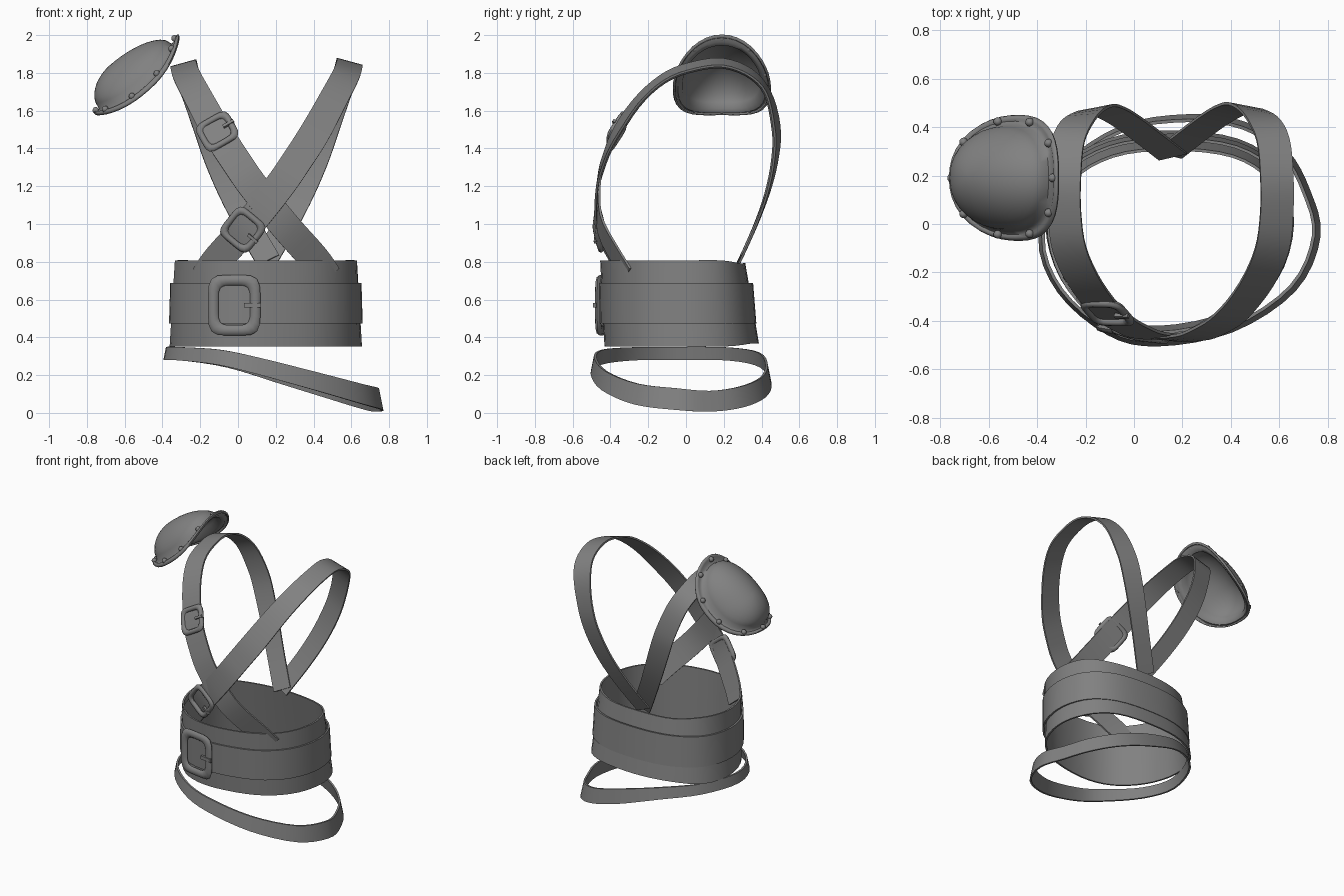
import bpy, bmesh, math
from mathutils import Vector, Matrix

if "Cube" in bpy.data.objects:
    bpy.data.objects.remove(bpy.data.objects["Cube"])

grey = bpy.data.materials.new("worn_grey")
grey.diffuse_color = (0.22, 0.22, 0.22, 1)
grey.use_nodes = True
grey.node_tree.nodes["Principled BSDF"].inputs["Base Color"].default_value = grey.diffuse_color
MID = 0.15          # x of the harness symmetry plane


def finish(name, bm, angle=35):
    bmesh.ops.recalc_face_normals(bm, faces=bm.faces)
    me = bpy.data.meshes.new(name)
    bm.to_mesh(me)
    bm.free()
    me.materials.append(grey)
    ob = bpy.data.objects.new(name, me)
    bpy.context.collection.objects.link(ob)
    bpy.ops.object.select_all(action='DESELECT')
    ob.select_set(True)
    bpy.context.view_layer.objects.active = ob
    bpy.ops.object.shade_smooth_by_angle(angle=math.radians(angle))
    return ob


def spline(pts, closed, steps=4):
    """Catmull-Rom through points of any dimension."""
    pts = [Vector(p) for p in pts]
    n = len(pts)
    get = (lambda i: pts[i % n]) if closed else (lambda i: pts[min(max(i, 0), n - 1)])
    out = []
    for i in range(n if closed else n - 1):
        a, b, c, d = (get(i + k) for k in (-1, 0, 1, 2))
        for s in range(steps):
            t = s / steps
            out.append(0.5 * (2 * b + (c - a) * t + (2 * a - 5 * b + 4 * c - d) * t * t
                              + (3 * b - a - 3 * c + d) * t ** 3))
    if not closed:
        out.append(pts[-1])
    return out


def ribbon(name, pts, outward, closed, thick=0.012, offset=0.0, lean=None):
    """Flat strap through (x, y, z, width) points; rings keep their width upright."""
    path = spline(pts, closed)
    n = len(path)
    bm = bmesh.new()
    rows = []
    for i, q in enumerate(path):
        p = q.to_3d()
        a = path[(i - 1) % n if closed else max(i - 1, 0)].to_3d()
        b = path[(i + 1) % n if closed else min(i + 1, n - 1)].to_3d()
        tan = (b - a).normalized()
        if closed:
            tan.z = 0
            nor = tan.normalized().cross(Vector((0, 0, 1)))
            if nor.dot(outward(p)) < 0:
                nor = -nor
            side = Vector((0, 0, 1)) + nor * (lean(nor) if lean else 0)
        else:
            nor = outward(p)
            nor = (nor - tan * nor.dot(tan)).normalized()
            side = tan.cross(nor)
        p = p + nor * offset
        h = side * q[3] / 2
        mid = nor * thick
        rows.append([bm.verts.new(v) for v in (p - h, p + h, p + h + mid, p - h + mid)])
    for i in range(n if closed else n - 1):
        r, s = rows[i], rows[(i + 1) % n]
        for k in range(4):
            bm.faces.new((r[k], r[(k + 1) % 4], s[(k + 1) % 4], s[k]))
    if not closed:
        bm.faces.new(rows[0])
        bm.faces.new(rows[-1])
    return finish(name, bm)


def buckle(name, loc, tan, nor, w, h, bar, depth):
    """Rounded square frame with a flattened section, plus a prong."""
    t = Vector(tan).normalized()
    n = Vector(nor)
    n = (n - t * n.dot(t)).normalized()
    s = t.cross(n)
    M = Matrix((s, t, n)).transposed().to_4x4()
    M.translation = Vector(loc)
    bm = bmesh.new()
    N, K = 32, 8
    rows = []
    for i in range(N):
        a = 2 * math.pi * i / N
        c, d = math.cos(a), math.sin(a)
        k = (abs(c) ** 5 + abs(d) ** 5) ** -0.2
        row = []
        for j in range(K):
            b = 2 * math.pi * j / K
            e = bar / 2 * (math.cos(b) - 1)
            row.append(bm.verts.new((c * k * (w / 2 + e), d * k * (h / 2 + e),
                                     depth * math.sin(b))))
        rows.append(row)
    for i in range(N):
        r, q = rows[i], rows[(i + 1) % N]
        for j in range(K):
            bm.faces.new((r[j], r[(j + 1) % K], q[(j + 1) % K], q[j]))
    # prong
    P = Matrix.Translation((w * 0.36, 0, depth * 0.8)) @ Matrix.Diagonal((w * 0.32, bar * 0.45, depth, 1))
    bmesh.ops.create_cube(bm, size=1, matrix=P)
    bm.transform(M)
    finish(name, bm, 50)


# ---- waist: broad band, outer belt, large buckle
plan = [(0.1, -0.44), (-0.13, -0.388), (-0.287, -0.22), (-0.345, 0), (-0.28, 0.2), (-0.1, 0.315),
        (0.15, 0.347), (0.42, 0.315), (0.585, 0.2), (0.64, 0), (0.577, -0.22), (0.4, -0.375)]
ring_out = lambda p: Vector((p.x - MID, p.y + 0.03, 0))
ribbon("waist_band", [(x, y, 0.58, 0.455 - 0.03 * (y > 0.25)) for x, y in plan], ring_out, True,
       offset=-0.009, lean=lambda n: -0.06 - 0.11 * n.y)
ribbon("outer_belt", [(x, y, 0.58, 0.215) for x, y in plan], ring_out, True, thick=0.012,
       offset=0.005, lean=lambda n: -0.03 - 0.05 * n.y)
buckle("waist_buckle", (-0.02, -0.448, 0.57), (0, 0, 1), (-0.16, -1, 0), 0.28, 0.32, 0.055, 0.016)

# ---- loose slanted hip strap
hip = [(-0.375, -0.05, .315, .07), (-0.3, -0.27, .313, .07), (-0.1, -0.44, .295, .08),
       (0.1, -0.483, .25, .09), (0.4, -0.425, .17, .10), (0.65, -0.26, .10, .11),
       (0.745, -0.05, .073, .115), (0.705, 0.13, .062, .11), (0.615, 0.29, .085, .11),
       (0.45, 0.40, .135, .105), (0.22, 0.43, .205, .10), (-0.05, 0.385, .28, .08),
       (-0.28, 0.22, .312, .07)]
ribbon("hip_strap", hip, ring_out, True, thick=0.013, lean=lambda n: -0.2)

# ---- crossed shoulder straps, mirrored
strap = [(0.475, -0.30, .72, .15), (0.40, -0.36, .82, .16), (0.24, -0.45, 1.0, .16),
         (0.08, -0.455, 1.2, .16), (-0.01, -0.425, 1.33, .16), (-0.1, -0.365, 1.47, .16),
         (-0.2, -0.24, 1.65, .15), (-0.265, -0.1, 1.77, .145), (-0.285, 0.05, 1.825, .14),
         (-0.285, 0.2, 1.84, .14), (-0.27, 0.34, 1.785, .14), (-0.225, 0.425, 1.68, .14),
         (-0.162, 0.468, 1.5, .14), (-0.11, 0.462, 1.35, .14), (-0.04, 0.425, 1.18, .135),
         (0.05, 0.36, 1.0, .13), (0.16, 0.275, .81, .13)]


def out_a(p):
    # straps lie flatter on top of the shoulder
    flat = min(max((p.z - 1.55) / 0.25, 0), 1)
    return Vector(((p.x - 0.03) * (1 - 0.45 * flat), p.y - 0.02 - 0.08 * flat, p.z - 1.2))


def out_b(p):
    v = out_a(Vector((2 * MID - p.x, p.y, p.z)))
    return Vector((-v.x, v.y, v.z))


ribbon("shoulder_strap_a", strap, out_a, False)
ribbon("shoulder_strap_b", [(2 * MID - x, y, z, w) for x, y, z, w in strap], out_b, False,
       offset=0.008)
buckle("upper_strap_buckle", (-0.11, -0.367, 1.49), (-0.19, 0.22, 0.34), (-0.15, -0.4, 0.25),
       0.20, 0.19, 0.035, 0.016)
buckle("lower_strap_buckle", (0.025, -0.458, 0.97), (0.16, -0.05, 0.2), (-0.1, -0.5, -0.05),
       0.20, 0.20, 0.035, 0.016)

# ---- domed shoulder guard with a rolled, riveted rim
U = Vector((0.75, 0, 0.66)).normalized()
NOR = Vector((-0.66, 0, 0.75)).normalized()
CENTRE = Vector((-0.53, 0.19, 1.785))


def guard_point(r, a, h):
    c, s = math.cos(a), math.sin(a)
    e = 2.15 if c > 0 else 2.4
    k = r * (abs(c) ** e + abs(s) ** e) ** (-1 / e)
    u, v = 0.307 * k * c, 0.26 * k * s
    sag = 0.088 * (v / 0.26) ** 2
    curl = 0.02 * r ** 8 * max(c, 0) ** 2
    return CENTRE + U * (u - 0.075 * (1 - r)) + Vector((0, v, 0)) + NOR * (h - sag + curl)


profile = [(r, 0.135 * math.sqrt(1 - (r / 0.84) ** 2) + 0.005)
           for r in (0.12, 0.25, 0.38, 0.5, 0.6, 0.69, 0.76, 0.81, 0.84)]
profile += [(0.9, 0.0), (0.94, 0.010), (0.98, 0.010), (1.0, 0.0), (0.98, -0.012)]
bm = bmesh.new()
SEG = 40
top = bm.verts.new(guard_point(0, 0, 0.14))
rows = [[bm.verts.new(guard_point(r, 2 * math.pi * i / SEG, h)) for i in range(SEG)]
        for r, h in profile]
for i in range(SEG):
    j = (i + 1) % SEG
    bm.faces.new((top, rows[0][i], rows[0][j]))
    for a, b in zip(rows, rows[1:]):
        bm.faces.new((a[i], b[i], b[j], a[j]))
guard = finish("shoulder_guard", bm, 60)
shell = guard.modifiers.new("thickness", 'SOLIDIFY')
shell.thickness = 0.01
shell.offset = -1

bm = bmesh.new()
for i in range(10):
    p = guard_point(0.92, 2 * math.pi * i / 10, 0.010)
    bmesh.ops.create_uvsphere(bm, u_segments=10, v_segments=6, radius=0.018,
                              matrix=Matrix.Translation(p))
finish("guard_rivets", bm, 60)
